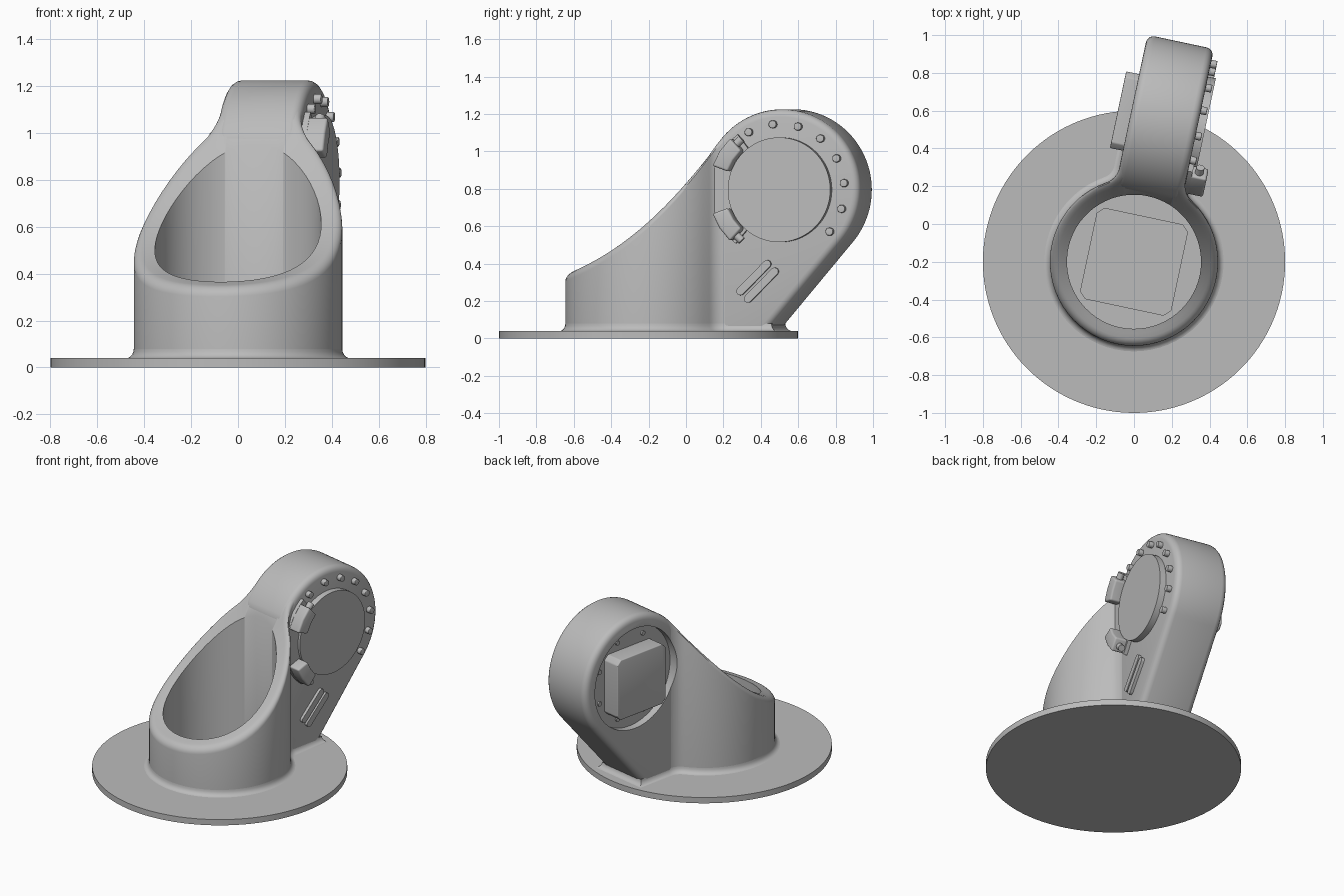
import bpy, bmesh
from math import sin, cos, pi, radians, sqrt, atan2
from mathutils import Matrix, Vector
from mathutils.geometry import interpolate_bezier

if "Cube" in bpy.data.objects:
    bpy.data.objects.remove(bpy.data.objects["Cube"])

grey = bpy.data.materials.new("plain_grey")
grey.use_nodes = True
grey.diffuse_color = (0.5, 0.5, 0.5, 1)
grey.node_tree.nodes["Principled BSDF"].inputs["Base Color"].default_value = (0.5, 0.5, 0.5, 1)

# The tower stands at the local origin, the arm points along local +y
PLACE = Matrix.Translation((0, -0.2, 0)) @ Matrix.Rotation(radians(-12), 4, 'Z')
HEAD_Y, HEAD_Z, HEAD_R = 0.76, 0.795, 0.43
TOWER_R, BORE_R, ARM_HALF, FILLET = 0.445, 0.355, 0.18, 0.11


def finish(name, bm):
    bmesh.ops.recalc_face_normals(bm, faces=bm.faces)
    mesh = bpy.data.meshes.new(name)
    bm.to_mesh(mesh)
    bm.free()
    mesh.materials.append(grey)
    ob = bpy.data.objects.new(name, mesh)
    bpy.context.collection.objects.link(ob)
    ob.matrix_world = PLACE
    return ob


def select(ob):
    bpy.ops.object.select_all(action='DESELECT')
    ob.select_set(True)
    bpy.context.view_layer.objects.active = ob


def smooth(ob):
    select(ob)
    bpy.ops.object.shade_smooth_by_angle(angle=radians(35))


def apply(ob, kind, **settings):
    mod = ob.modifiers.new(kind.lower(), kind)
    for key, value in settings.items():
        setattr(mod, key, value)
    select(ob)
    bpy.ops.object.modifier_apply(modifier=mod.name)


def arc(y, z, r, start, end, n):
    angles = [radians(start + (end - start) * i / n) for i in range(n + 1)]
    return [(y + r * cos(a), z + r * sin(a)) for a in angles]


def prism(name, outline, x0, x1, bevel=0):
    """Side outline in (y, z), extruded along x."""
    bm = bmesh.new()
    a, b = [[bm.verts.new((x, y, z)) for y, z in outline] for x in (x0, x1)]
    bm.faces.new(a)
    bm.faces.new(b)
    for i in range(len(a)):
        bm.faces.new((a[i - 1], a[i], b[i], b[i - 1]))
    ob = finish(name, bm)
    if bevel:
        apply(ob, 'BEVEL', width=bevel, segments=4, limit_method='ANGLE',
              angle_limit=radians(40), use_clamp_overlap=False)
    smooth(ob)
    return ob


def disc(name, y, z, r, x0, x1, n=24, bevel=0):
    return prism(name, arc(y, z, r, 0, 360 - 360 / n, n - 1), x0, x1, bevel)


def rod(name, centre, direction, r, length):
    bm = bmesh.new()
    turn = Vector(direction).to_track_quat('Z', 'Y').to_matrix().to_4x4()
    bmesh.ops.create_cone(bm, cap_ends=True, segments=16, radius1=r, radius2=r,
                          depth=length, matrix=Matrix.Translation(centre) @ turn)
    ob = finish(name, bm)
    smooth(ob)
    return ob


def plan(offset, end):
    """Plan outline: round tower blending into the straight arm."""
    r, h, f = TOWER_R + offset, ARM_HALF - 0.002 + offset, FILLET - offset
    cx = h + f
    cy = sqrt((r + f) ** 2 - cx ** 2)
    touch = atan2(cy, cx) * 180 / pi
    half = arc(0, 0, r, -90, touch, 26) + arc(cx, cy, f, touch + 180, 180, 8)[1:]
    half += [(h * k / 4, end) for k in range(4, -1, -1)]
    return half + [(-x, y) for x, y in half[-2:0:-1]]


def loft(name, rings, caps):
    bm = bmesh.new()
    rows = [[bm.verts.new(p) for p in ring] for ring in rings]
    for a, b in zip(rows, rows[1:]):
        for i in range(len(a)):
            bm.faces.new((a[i - 1], a[i], b[i], b[i - 1]))
    if caps:
        bm.faces.new(rows[0])
        bm.faces.new(rows[-1])
    ob = finish(name, bm)
    smooth(ob)
    return ob


# Crest: concave sweep from the tower front up onto the round head
head_arc = arc(HEAD_Y, HEAD_Z, HEAD_R, 150, -41, 64)
join = head_arc[0]
crest = [(p.x, p.y) for p in interpolate_bezier(
    Vector((-0.445, 0.345)), Vector((-0.08, 0.42)), Vector((0.21, 0.70)), Vector(join), 28)]


def top(y):
    line = crest + head_arc[1:20]
    for (y0, z0), (y1, z1) in zip(line, line[1:]):
        if y <= y1:
            return z0 + (z1 - z0) * (max(y, y0) - y0) / (y1 - y0) - 0.003
    return line[-1][1]


# Base plate
bm = bmesh.new()
bmesh.ops.create_cone(bm, cap_ends=True, segments=128, radius1=0.8, radius2=0.8,
                      depth=0.04, matrix=Matrix.Translation((0, 0, 0.02)))
smooth(finish("base_plate", bm))

# Tower: wall, rounded rim, sloping lip and bore
END, ROUND = 0.5, 0.04
outer = plan(0, END)
rings = [[(x, y, 0.02) for x, y in outer]]
for k in range(6):
    a = pi / 2 * k / 5
    rings.append([(x, y, top(y) - ROUND * (1 - sin(a)))
                  for x, y in plan(-ROUND * (1 - cos(a)), END)])
bore = [(BORE_R * cos(atan2(y, x)), BORE_R * sin(atan2(y, x))) for x, y in outer]
middle = [((x + u) / 2, (y + v) / 2) for (x, y, z), (u, v) in zip(rings[-1], bore)]
rings += [[(x, y, top(y)) for x, y in ring] for ring in (middle, bore)]
rings.append([(x, y, 0.041) for x, y in bore])
tower = loft("tower", rings, True)

# Foot fillet around tower and arm
foot = []
for k in range(6):
    a = pi / 2 * k / 5
    o = 0.035 * (1 - sin(a))
    foot.append([(x, y, 0.039 + 0.04 * (1 - cos(a))) for x, y in plan(o, 0.71 + o)])
loft("foot_fillet", foot, False)

# Arm with round head
front = 0.37
arm_outline = [(front, 0.03), (front, top(front))]
arm_outline += [p for p in crest[:-1] if p[0] > front + 0.005] + head_arc + [(0.675, 0.03)]
arm = prism("arm", arm_outline, -ARM_HALF, ARM_HALF, ROUND)

# Round recess on the right of the head
cutter = disc("recess_cutter", HEAD_Y, HEAD_Z, 0.345, -0.4, -0.13, 72)
for ob in (arm, tower):
    apply(ob, 'BOOLEAN', operation='DIFFERENCE', object=cutter, solver='EXACT')
    smooth(ob)
bpy.data.objects.remove(cutter)


def chamfered_square(y, z, half, cut):
    inner = half - cut
    corner = [(half, -inner), (half, inner)]
    pts = []
    for c, s in ((1, 0), (0, 1), (-1, 0), (0, -1)):
        pts += [(y + c * u - s * v, z + s * u + c * v) for u, v in corner]
    return pts


prism("recess_block", chamfered_square(HEAD_Y + 0.01, HEAD_Z, 0.207, 0.03), -0.25, -0.125, 0.006)
for i, (y, z) in enumerate(arc(HEAD_Y, HEAD_Z, 0.285, 22.5, 337.5, 7)):
    disc(f"recess_bolt_{i + 1}", y, z, 0.016, -0.14, -0.12, 12)

# Block on the bore floor
block = chamfered_square(0, 0, 0.247, 0.035)
loft("bore_block", [[(x, y, z) for x, y in block] for z in (0.03, 0.085)], True)

# Cover disc and its bolts
disc("cover_disc", HEAD_Y, HEAD_Z, 0.28, 0.17, 0.222, 72)
for i, (y, z) in enumerate(arc(HEAD_Y, HEAD_Z, 0.352, 119, -39.5, 7)):
    disc(f"cover_bolt_{i + 1}", y, z, 0.021, 0.17, 0.212, 16, 0.004)


# Clamp: thin curved strap with a thick block and a bolt at each end
def sector(r0, r1, start, end, n):
    return arc(HEAD_Y, HEAD_Z, r0, start, end, n) + arc(HEAD_Y, HEAD_Z, r1, end, start, n)


prism("clamp_strap", sector(0.275, 0.375, 128, 230, 20), 0.16, 0.205)
for name, start, end, tip in (("upper", 133, 160, 133), ("lower", 200, 227, 227)):
    prism(f"clamp_block_{name}", sector(0.285, 0.375, start, end, 2), 0.17, 0.285, 0.012)
    (y, z), = arc(HEAD_Y, HEAD_Z, 0.335, tip, tip, 1)[:1]
    a = radians(tip)
    rod(f"clamp_bolt_{name}", (0.24, y, z), (0, -sin(a), cos(a)), 0.022, 0.08)

# Two slanted rounded bars below the cover
for i, (y, z) in enumerate(((0.616, 0.325), (0.657, 0.285))):
    outline = arc(y + 0.073, z + 0.073, 0.021, -45, 135, 8)
    outline += arc(y - 0.073, z - 0.073, 0.021, 135, 315, 8)
    prism(f"slanted_bar_{i + 1}", outline, 0.17, 0.2)
